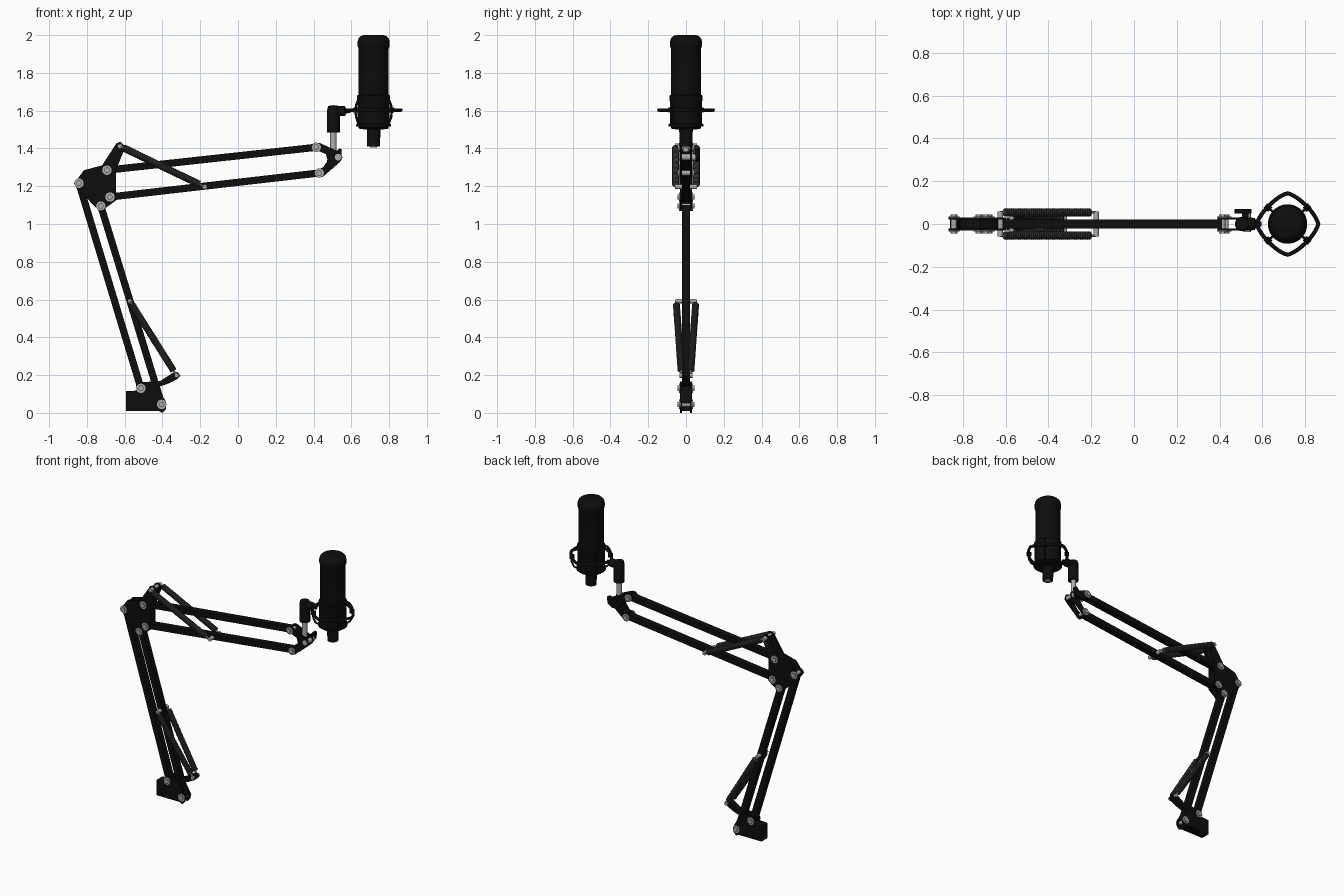
import bpy, bmesh, math
from mathutils import Vector

if "Cube" in bpy.data.objects:
    bpy.data.objects.remove(bpy.data.objects["Cube"])


def material(name, rgb):
    m = bpy.data.materials.new(name)
    m.diffuse_color = (*rgb, 1)
    m.use_nodes = True
    m.node_tree.nodes["Principled BSDF"].inputs["Base Color"].default_value = m.diffuse_color
    return m


BLACK = material("matte black", (0.004, 0.004, 0.004))
SPRING = material("dark spring steel", (0.04, 0.04, 0.04))
STEEL = material("light steel", (0.42, 0.42, 0.42))


def finish(name, bm, mat):
    bmesh.ops.recalc_face_normals(bm, faces=bm.faces)
    me = bpy.data.meshes.new(name)
    bm.to_mesh(me)
    bm.free()
    me.materials.append(mat)
    ob = bpy.data.objects.new(name, me)
    bpy.context.collection.objects.link(ob)
    return ob


def prism(name, pts, y0, y1, mat=BLACK):
    """Side outline in x, z extruded from y0 to y1."""
    bm = bmesh.new()
    f = bm.faces.new([bm.verts.new((x, y0, z)) for x, z in pts])
    r = bmesh.ops.extrude_face_region(bm, geom=[f])
    bmesh.ops.translate(bm, vec=(0, y1 - y0, 0),
                        verts=[g for g in r["geom"] if isinstance(g, bmesh.types.BMVert)])
    return finish(name, bm, mat)


def lathe(name, profile, p, axis, mat=BLACK, sides=24):
    """Spin (radius, height) pairs around an axis that starts at p."""
    bm = bmesh.new()
    vs = [bm.verts.new((r, 0, h)) for r, h in profile]
    es = [bm.edges.new(e) for e in zip(vs, vs[1:])]
    bmesh.ops.spin(bm, geom=vs + es, cent=(0, 0, 0), axis=(0, 0, 1),
                   angle=math.tau, steps=sides, use_duplicate=False)
    bmesh.ops.remove_doubles(bm, verts=bm.verts, dist=1e-5)
    ob = finish(name, bm, mat)
    ob.location = p
    ob.rotation_euler = Vector(axis).to_track_quat("Z", "Y").to_euler()
    return ob


def rod(name, p, q, r, mat=BLACK, sides=16):
    d = Vector(q) - Vector(p)
    return lathe(name, [(0, 0), (r, 0), (r, d.length), (0, d.length)], p, d, mat, sides)


def tube(name, pts, r, closed=False):
    """Round tube along a path."""
    cu = bpy.data.curves.new(name, "CURVE")
    cu.dimensions = "3D"
    cu.bevel_depth = r
    cu.bevel_resolution = 2
    cu.use_fill_caps = True
    s = cu.splines.new("POLY")
    s.points.add(len(pts) - 1)
    for a, b in zip(s.points, pts):
        a.co = (*b, 1)
    s.use_cyclic_u = closed
    cu.materials.append(BLACK)
    ob = bpy.data.objects.new(name, cu)
    bpy.context.collection.objects.link(ob)


def bar(name, a, b, w=0.019, d=0.021):
    """Square bar between two pivots in the x, z plane."""
    a, b = Vector(a), Vector(b)
    n = (b - a).normalized()
    s = Vector((-n.y, n.x)) * w
    prism(name, [a + s, b + s, b - s, a - s], -d, d)


def spring(name, p, q, r=0.019):
    """Tightly coiled spring with hooked wire ends."""
    p, q = Vector(p), Vector(q)
    n = (q - p).normalized()
    rod(name + "_wire", p, q, 0.006, STEEL, 8)
    a, length = p + n * 0.02, (q - p).length - 0.05
    prof, coils = [(0, 0)], 40
    for i in range(coils):
        h = length / coils
        prof += [(r - 0.002, i * h), (r, (i + 0.5) * h)]
    lathe(name, prof + [(r - 0.002, length), (0, length)], a, n, SPRING, 16)


def bolt(name, x, z, y=0.036):
    rod(name + "_shaft", (x, -y, z), (x, y, z), 0.013, STEEL)
    for s, side in ((-1, "front"), (1, "back")):
        rod(f"{name}_washer_{side}", (x, s * (y - 0.006), z), (x, s * y, z), 0.025, STEEL, 20)
        rod(f"{name}_nut_{side}", (x, s * y, z), (x, s * (y + 0.008), z), 0.016, STEEL, 6)


# Pivot positions in x, z
base_l, base_r = (-0.514, 0.13), (-0.404, 0.045)
elbow_l, elbow_b = (-0.842, 1.216), (-0.726, 1.095)
elbow_t, elbow_r = (-0.694, 1.285), (-0.678, 1.143)
head_t, head_b = (0.414, 1.406), (0.43, 1.27)

# Arm bars and their bolts
bar("lower_arm_left", base_l, elbow_l)
bar("lower_arm_right", base_r, elbow_b)
bar("upper_arm_top", elbow_t, head_t)
bar("upper_arm_bottom", elbow_r, head_b)
for i, p in enumerate((base_l, base_r, elbow_l, elbow_b, elbow_t, elbow_r, head_t, head_b)):
    bolt(f"pivot_bolt_{i + 1}", *p)

# Outlines of paired side plates
base = [(-0.594, 0.01), (-0.594, 0.115), (-0.535, 0.118), (-0.54, 0.145), (-0.515, 0.162),
        (-0.44, 0.165), (-0.382, 0.06), (-0.382, 0.02), (-0.4, 0.0), (-0.42, 0.01)]
elbow = [(-0.868, 1.215), (-0.815, 1.285), (-0.72, 1.31), (-0.645, 1.425), (-0.622, 1.436),
         (-0.595, 1.41), (-0.646, 1.285), (-0.646, 1.125), (-0.70, 1.085), (-0.73, 1.07),
         (-0.755, 1.09), (-0.855, 1.192)]
head = [(0.39, 1.40), (0.40, 1.428), (0.43, 1.43), (0.545, 1.378), (0.553, 1.35), (0.54, 1.328),
        (0.45, 1.25), (0.42, 1.246), (0.408, 1.28), (0.45, 1.30), (0.475, 1.335),
        (0.465, 1.37), (0.43, 1.385)]
for name, pts in (("base", base), ("elbow", elbow), ("head", head)):
    prism(name + "_plate_front", pts, -0.031, -0.022)
    prism(name + "_plate_back", pts, 0.022, 0.031)

# Solid cores between the plates
prism("base_block", [(-0.594, 0.01), (-0.594, 0.115), (-0.47, 0.115), (-0.42, 0.01)], -0.03, 0.03)
rod("elbow_core", (-0.73, -0.025, 1.2), (-0.73, 0.025, 1.2), 0.085, BLACK, 24)
prism("elbow_spring_tab", [(-0.72, 1.30), (-0.64, 1.42), (-0.605, 1.41), (-0.65, 1.28)],
      -0.024, 0.024)
prism("head_swivel_block", [(0.478, 1.33), (0.478, 1.395), (0.53, 1.38), (0.54, 1.335)],
      -0.024, 0.024)

# Base hook holding the lower springs
prism("base_hook", [(-0.47, 0.165), (-0.41, 0.17), (-0.345, 0.212), (-0.32, 0.216),
                    (-0.305, 0.197), (-0.32, 0.18), (-0.37, 0.155), (-0.44, 0.13)], -0.02, 0.02)

# Cross pins for the springs
for name, x, z, y, r in (("elbow_spring_pin", -0.625, 1.412, 0.058, 0.013),
                         ("upper_arm_spring_pin", -0.177, 1.197, 0.058, 0.013),
                         ("lower_arm_spring_pin", -0.573, 0.592, 0.055, 0.012),
                         ("hook_spring_pin", -0.325, 0.198, 0.034, 0.012)):
    rod(name, (x, -y, z), (x, y, z), r, STEEL)

# Springs on both sides
for s, side in ((-1, "front"), (1, "back")):
    spring("upper_spring_" + side, (-0.625, s * 0.054, 1.412), (-0.177, s * 0.054, 1.197), 0.02)
    spring("lower_spring_" + side, (-0.573, s * 0.052, 0.592), (-0.325, s * 0.024, 0.198))

# Thumbscrew on the head bracket
rod("head_bolt", (0.53, -0.038, 1.354), (0.53, 0.05, 1.354), 0.018, STEEL)
rod("thumbscrew_hub", (0.525, 0.031, 1.354), (0.525, 0.06, 1.354), 0.02)
prism("thumbscrew_wing", [(0.47, 1.33), (0.475, 1.35), (0.51, 1.375), (0.535, 1.40),
                          (0.55, 1.395), (0.545, 1.35), (0.51, 1.33)], 0.048, 0.07)

# Post, sleeve and side arm
rod("post", (0.505, 0, 1.37), (0.505, 0, 1.50), 0.017, STEEL)
lathe("post_sleeve", [(0, 0), (0.034, 0), (0.034, 0.12), (0.029, 0.14), (0, 0.144)],
      (0.506, 0, 1.485), (0, 0, 1))
lathe("side_arm", [(0, 0), (0.027, 0), (0.027, 0.055), (0.012, 0.064), (0.011, 0.085), (0, 0.085)],
      (0.51, 0, 1.598), (1, 0, 0))

# Shock mount ring with four bowed corners
CX, CZ = 0.718, 1.603
ring = []
for i in range(72):
    t = math.tau * i / 72
    r = 0.144 - 0.022 * abs(math.sin(2 * t))
    ring.append((CX + r * math.cos(t), r * math.sin(t), CZ))
tube("shock_ring", ring, 0.0095, True)
for i, deg in enumerate((40, 140, 220, 320)):
    c, s = math.cos(math.radians(deg)), math.sin(math.radians(deg))
    arc = [(0.084, 1.672), (0.105, 1.66), (0.121, 1.63), (0.126, 1.60),
           (0.121, 1.565), (0.107, 1.535), (0.085, 1.522)]
    tube(f"shock_strap_{i + 1}", [(CX + r * c, r * s, z) for r, z in arc], 0.006)
    rod(f"ring_clip_{i + 1}", (CX + 0.105 * c, 0.105 * s, CZ), (CX + 0.135 * c, 0.135 * s, CZ), 0.014)

# Microphone body, cradle and connector
lathe("microphone_body", [(0, 1.41), (0.034, 1.41), (0.036, 1.50), (0.075, 1.503), (0.08, 1.51),
                          (0.08, 1.93), (0.084, 1.94), (0.085, 1.965), (0.08, 1.983),
                          (0.069, 1.994), (0.054, 2.0), (0, 2.0)], (CX, 0, 0), (0, 0, 1), BLACK, 40)
lathe("cradle_band", [(0.079, 1.515), (0.092, 1.515), (0.092, 1.528), (0.085, 1.532),
                      (0.085, 1.65), (0.088, 1.655), (0.088, 1.68), (0.079, 1.685)],
      (CX, 0, 0), (0, 0, 1), BLACK, 40)
rod("connector", (CX, 0, 1.406), (CX, 0, 1.415), 0.018, STEEL)

# Smooth round parts while keeping hard edges
bpy.ops.object.select_all(action="DESELECT")
for ob in bpy.data.objects:
    if ob.type == "MESH":
        ob.select_set(True)
        bpy.context.view_layer.objects.active = ob
bpy.ops.object.shade_smooth_by_angle(angle=math.radians(35))
